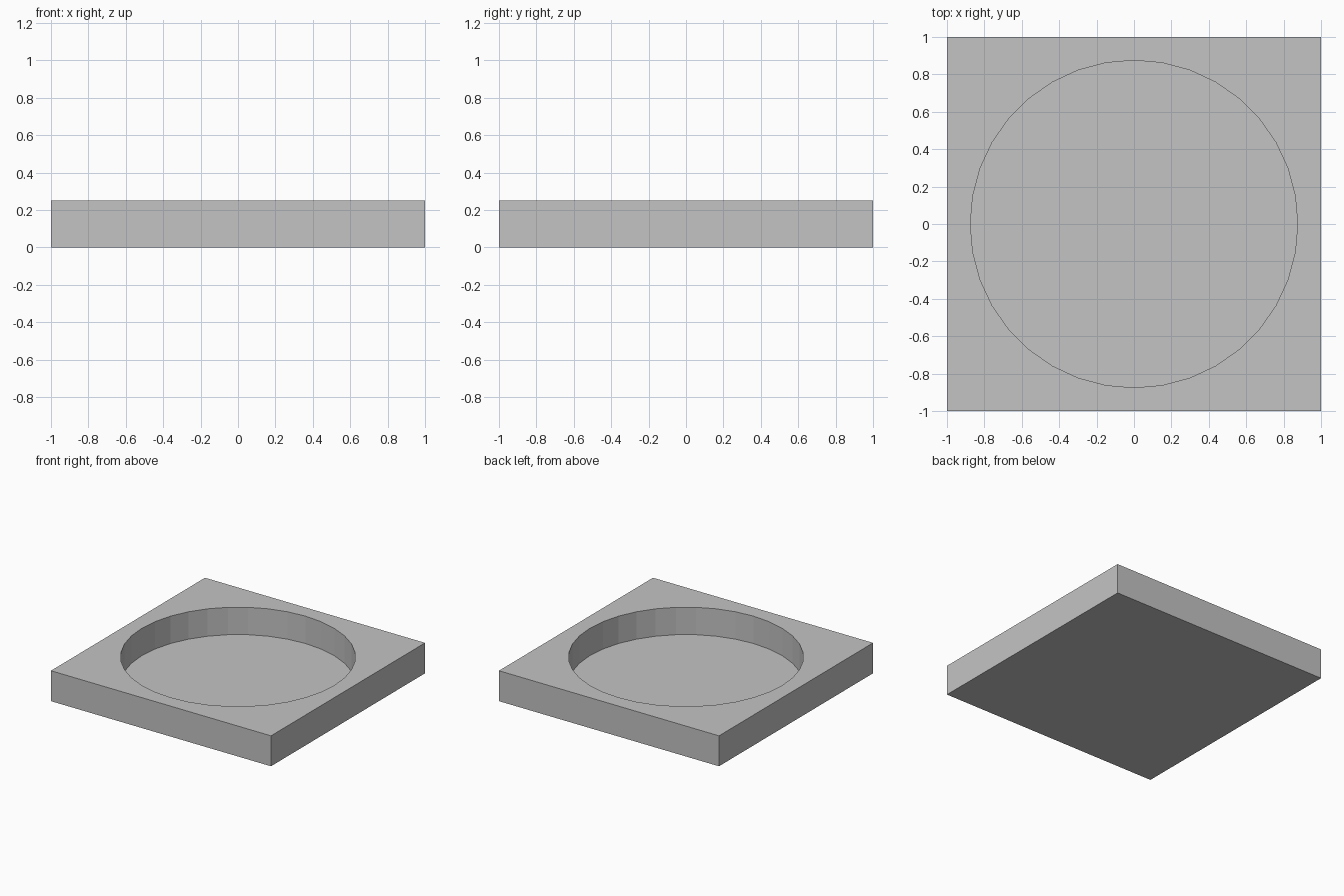
import bpy

# Remove the default cube
default = bpy.data.objects.get("Cube")
if default:
    bpy.data.objects.remove(default, do_unlink=True)

SIDE, HEIGHT = 2.0, 0.25
RECESS_RADIUS, FLOOR, SEGMENTS = 0.875, 0.025, 36

# Plain grey material
grey = bpy.data.materials.new("plain_grey")
grey.use_nodes = True
colour = (0.55, 0.55, 0.55, 1.0)
grey.diffuse_color = colour
for node in grey.node_tree.nodes:
    if node.type == "BSDF_PRINCIPLED":
        node.inputs["Base Color"].default_value = colour

# Square block
bpy.ops.mesh.primitive_cube_add(size=1, location=(0, 0, HEIGHT / 2))
tray = bpy.context.object
tray.name = "square_tray"
tray.scale = (SIDE, SIDE, HEIGHT)
bpy.ops.object.transform_apply(location=True, rotation=False, scale=True)
tray.data.materials.append(grey)

# Round recess, cut from above
bpy.ops.mesh.primitive_cylinder_add(
    vertices=SEGMENTS, radius=RECESS_RADIUS, depth=HEIGHT,
    location=(0, 0, FLOOR + HEIGHT / 2))
cutter = bpy.context.object
cutter.name = "recess_cutter"
cutter.hide_render = True
cutter.data.materials.append(grey)

recess = tray.modifiers.new("round_recess", "BOOLEAN")
recess.operation = "DIFFERENCE"
recess.solver = "EXACT"
recess.object = cutter

# Bake the cut and drop the cutter
bpy.ops.object.select_all(action="DESELECT")
tray.select_set(True)
bpy.context.view_layer.objects.active = tray
bpy.ops.object.modifier_apply(modifier=recess.name)
bpy.data.objects.remove(cutter, do_unlink=True)
bpy.ops.object.shade_flat()
